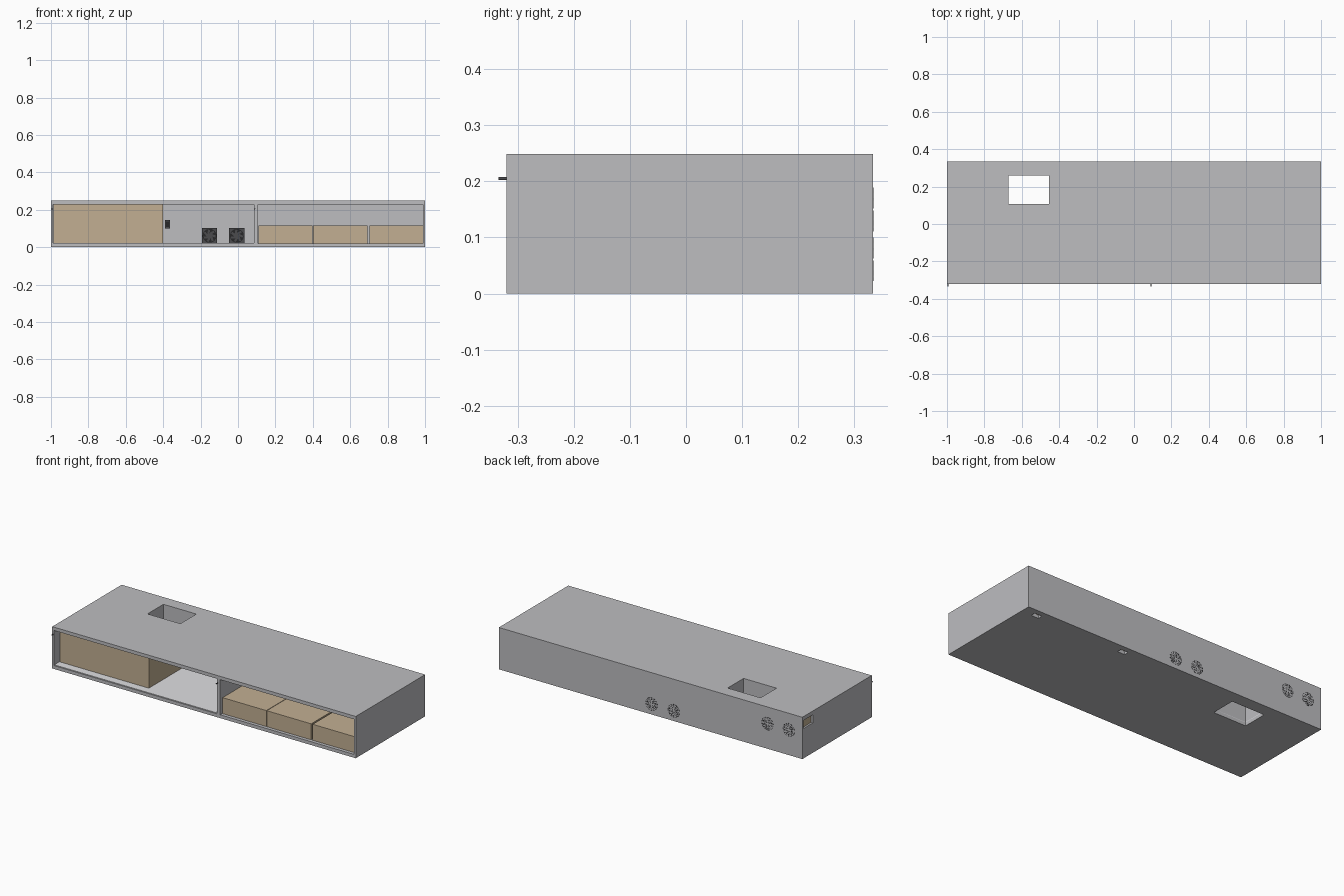
import bpy, bmesh, math
from mathutils import Matrix, Vector

cube = bpy.data.objects.get("Cube")
if cube:
    bpy.data.objects.remove(cube, do_unlink=True)


def material(name, r, g, b):
    m = bpy.data.materials.new(name)
    m.use_nodes = True
    m.diffuse_color = (r, g, b, 1)
    m.node_tree.nodes["Principled BSDF"].inputs["Base Color"].default_value = (r, g, b, 1)
    return m


GREY = material("grey panel", 0.51, 0.51, 0.53)
LIGHT = material("light grey floor", 0.74, 0.74, 0.76)
WOOD = material("light wood", 0.54, 0.43, 0.29)
DARK = material("dark grey plastic", 0.07, 0.07, 0.075)
BLACK = material("black", 0.02, 0.02, 0.022)


def finish(name, bm, mat):
    me = bpy.data.meshes.new(name)
    bm.to_mesh(me)
    bm.free()
    ob = bpy.data.objects.new(name, me)
    bpy.context.collection.objects.link(ob)
    if mat:
        me.materials.append(mat)
    return ob


def add_box(bm, x0, x1, y0, y1, z0, z1):
    size = Matrix.Diagonal((x1 - x0, y1 - y0, z1 - z0, 1))
    centre = Vector(((x0 + x1) / 2, (y0 + y1) / 2, (z0 + z1) / 2))
    bmesh.ops.create_cube(bm, size=1, matrix=Matrix.Translation(centre) @ size)


def box(name, mat, *bounds):
    bm = bmesh.new()
    add_box(bm, *bounds)
    return finish(name, bm, mat)


def cylinder_y(name, mat, x, y0, y1, z, r, sides=24):
    bm = bmesh.new()
    place = Matrix.Translation((x, (y0 + y1) / 2, z)) @ Matrix.Rotation(math.pi / 2, 4, 'X')
    bmesh.ops.create_cone(bm, cap_ends=True, segments=sides, radius1=r, radius2=r,
                          depth=abs(y1 - y0), matrix=place)
    return finish(name, bm, mat)


def cut(target, cutter):
    mod = target.modifiers.new("cut", 'BOOLEAN')
    mod.operation = 'DIFFERENCE'
    mod.solver = 'EXACT'
    mod.object = cutter


def helper(name, *bounds):
    ob = box(name, None, *bounds)
    ob.hide_render = True
    ob.hide_set(True)
    ob.display_type = 'WIRE'
    return ob


FRONT, BACK, TOP = -0.32, 0.333, 0.249
T = 0.02        # top and bottom thickness
S = 0.011       # side thickness
W = 0.012       # back thickness

# Case panels
top = box("top_panel", GREY, -1, 1, FRONT, BACK, TOP - T, TOP)
bottom = box("bottom_panel", GREY, -1, 1, FRONT, BACK, 0, T)
right = box("right_side", GREY, -1, -1 + S, FRONT, BACK - W, T, TOP - T)
box("left_side", GREY, 1 - S, 1, FRONT, BACK - W, T, TOP - T)
box("back_panel", GREY, -1, 1, BACK - W, BACK, T, TOP - T)
box("divider", GREY, 0.085, 0.107, FRONT, BACK - W, T, TOP - T)

# Light floor of the wide bay
floor = box("bay_floor", LIGHT, -1 + S, 0.085, FRONT + 0.004, BACK - W, T, T + 0.003)

# Large wooden compartment
cabinet = box("wooden_compartment", WOOD, -0.986, -0.4, -0.268, BACK - W - 0.002,
              T + 0.003, TOP - T - 0.002)

# Vertical shaft through the whole case
X0, X1, Y0, Y1 = -0.672, -0.455, 0.108, 0.258
shaft_cut = helper("shaft_cutter", X0, X1, Y0, Y1, -0.1, 0.4)
for ob in (top, bottom, floor):
    cut(ob, shaft_cut)
liner_cut = helper("liner_cutter", X0 - 0.005, X1 + 0.005, Y0 - 0.005, Y1 + 0.005, -0.1, 0.4)
cut(cabinet, liner_cut)
bm = bmesh.new()
z0, z1, t = T, TOP - T, 0.004
add_box(bm, X0 - t, X0, Y0 - t, Y1 + t, z0, z1)
add_box(bm, X1, X1 + t, Y0 - t, Y1 + t, z0, z1)
add_box(bm, X0, X1, Y0 - t, Y0, z0, z1)
add_box(bm, X0, X1, Y1, Y1 + t, z0, z1)
finish("shaft_walls", bm, GREY)

# Access notch in the side and cable slots in the bottom
cut(right, helper("notch_cutter", -1.1, -0.9, 0.235, 0.4, 0.178, 0.226))
for i, x in enumerate((0.907, 0.317)):
    cut(bottom, helper(f"slot_cutter_{i + 1}", x - 0.024, x + 0.024, 0.273, 0.301, -0.1, 0.1))

# Three low wooden boxes in the other bay
for i, (a, b) in enumerate(((0.109, 0.397), (0.4, 0.692), (0.702, 0.988))):
    box(f"wooden_box_{i + 1}", WOOD, a, b, -0.3, 0.26, T, 0.115)


# Fan: square frame, dark well, hub and blades
def fan(label, x, z):
    h, y = 0.041, BACK - W
    box(f"fan_frame_{label}", DARK, x - h, x + h, y - 0.025, y, z - h, z + h)
    cylinder_y(f"fan_well_{label}", BLACK, x, y - 0.027, y - 0.025, z, 0.037, 32)
    bm = bmesh.new()
    for k in range(7):
        a = 2 * math.pi * k / 7
        place = (Matrix.Translation((x, y - 0.029, z)) @ Matrix.Rotation(a, 4, 'Y')
                 @ Matrix.Translation((0.021, 0, 0)) @ Matrix.Rotation(0.4, 4, 'Y')
                 @ Matrix.Diagonal((0.024, 0.003, 0.011, 1)))
        bmesh.ops.create_cube(bm, size=1, matrix=place)
    finish(f"fan_blades_{label}", bm, DARK)
    cylinder_y(f"fan_hub_{label}", DARK, x, y - 0.033, y - 0.026, z, 0.013)


# Vent: rings of short dark slots on the back
def vent(label, x, z):
    bm = bmesh.new()
    for r, n in ((0.01, 4), (0.019, 8), (0.028, 10), (0.037, 14)):
        for k in range(n):
            place = (Matrix.Translation((x, BACK, z))
                     @ Matrix.Rotation(2 * math.pi * (k + 0.5) / n, 4, 'Y')
                     @ Matrix.Translation((r, 0, 0))
                     @ Matrix.Diagonal((0.004, 0.002, 4.2 * r / n, 1)))
            bmesh.ops.create_cube(bm, size=1, matrix=place)
    finish(f"vent_slots_{label}", bm, DARK)


for i, (x, z) in enumerate(((-0.006, 0.061), (-0.152, 0.061))):
    fan(i + 1, x, z)
for i, (x, z) in enumerate(((-0.006, 0.061), (-0.152, 0.061), (-0.77, 0.15), (-0.91, 0.15))):
    vent(i + 1, x, z)

# Power socket on the back wall
box("power_socket", DARK, -0.389, -0.364, BACK - W - 0.012, BACK - W, 0.1, 0.146)
box("socket_face", BLACK, -0.384, -0.369, BACK - W - 0.014, BACK - W - 0.012, 0.108, 0.138)

# Small pegs on the front edges
for i, x in enumerate((-0.994, 0.09)):
    cylinder_y(f"front_peg_{i + 1}", DARK, x, -0.334, FRONT + 0.01, 0.205, 0.003, 12)
